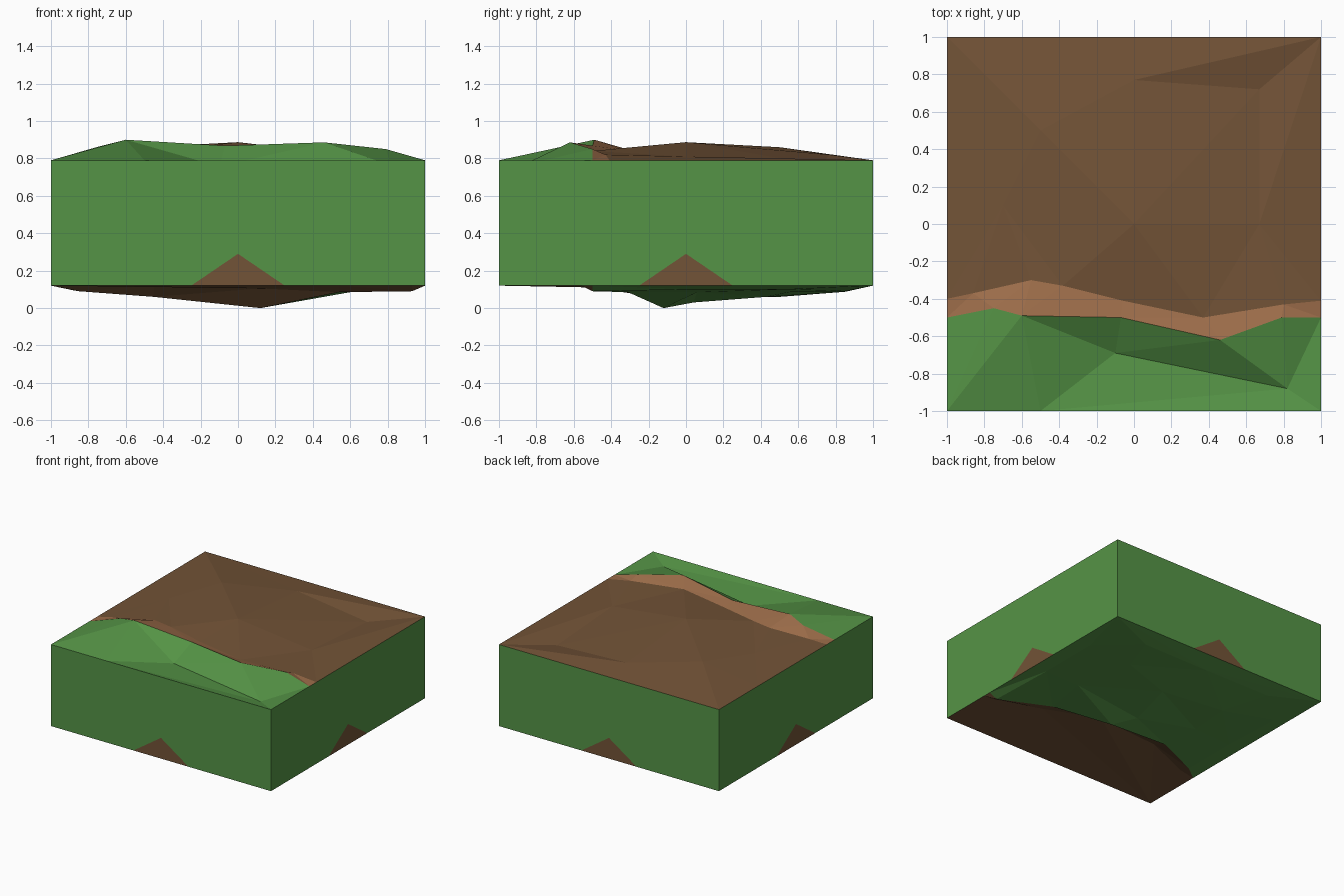
import bpy, math
from mathutils import Vector, Matrix
from mathutils.geometry import delaunay_2d_cdt

if "Cube" in bpy.data.objects:
    bpy.data.objects.remove(bpy.data.objects["Cube"])


def material(name, rgb):
    m = bpy.data.materials.new(name)
    m.diffuse_color = (*rgb, 1)
    m.use_nodes = True
    m.node_tree.nodes["Principled BSDF"].inputs["Base Color"].default_value = m.diffuse_color
    return m


GRASS = material("grass", (0.091, 0.296, 0.061))
SOIL = material("soil", (0.17, 0.087, 0.038))
BANK = material("bank", (0.33, 0.15, 0.067))
MATS = [GRASS, SOIL, BANK]
LOW, HIGH = 0.12, 0.79


def make(name, verts, faces, mats):
    me = bpy.data.meshes.new(name)
    me.from_pydata(verts, [], faces)
    for m in MATS:
        me.materials.append(m)
    for p, i in zip(me.polygons, mats):
        p.material_index = i
    ob = bpy.data.objects.new(name, me)
    bpy.context.collection.objects.link(ob)
    return ob


def line_y(line, x):
    """Height in y of a left-to-right polyline at x."""
    for a, b in zip(line, line[1:]):
        if a[0] <= x <= b[0]:
            return a[1] + (b[1] - a[1]) * (x - a[0]) / (b[0] - a[0])
    return line[-1][1]


def terrain(name, lines, loose, links, rim, bands, up):
    """Triangulate points, keeping the lines as creases; bands = colours from front to back."""
    pts = [p for l in lines for p in l] + loose
    pts += [(x, y, rim) for x in (-1, 1) for y in (-1, 1)]
    edges, n = [], 0
    for l in lines:
        edges += [(n + i, n + i + 1) for i in range(len(l) - 1)]
        n += len(l)
    edges += [(pts.index(a), pts.index(b)) for a, b in links]
    co, _, faces, orig, _, _ = delaunay_2d_cdt([Vector(p[:2]) for p in pts], edges, [], 0, 1e-5)
    verts = [(c.x, c.y, pts[o[0]][2] if o else rim) for c, o in zip(co, orig)]
    out, mats = [], []
    for f in faces:
        f = list(f)
        a, b, c = (co[i] for i in f[:3])
        turn = (b - a).cross(c - a)
        if abs(turn) < 1e-6:
            continue
        if (turn > 0) != up:
            f.reverse()
        mid = (a + b + c) / 3
        out.append(f)
        mats.append(bands[sum(mid.y > line_y(l, mid.x) for l in lines)])
    return make(name, verts, out, mats)


# Four side walls, each with a soil triangle at the bottom middle
outline = [(-1, LOW), (-.25, LOW), (0, .29), (.25, LOW), (1, LOW), (1, HIGH), (-1, HIGH)]
for k, name in enumerate(["front", "right", "back", "left"]):
    rot = Matrix.Rotation(k * math.pi / 2, 3, 'Z')
    make(name + "_wall", [rot @ Vector((x, -1, z)) for x, z in outline],
         [(0, 1, 2, 6), (2, 3, 4, 5), (2, 5, 6), (1, 3, 2)], [0, 0, 0, 1])

# Top: grass ridge at the front, a bank behind it, then bare soil
ridge = [(-1, -.5, HIGH), (-.75, -.45, .862), (-.6, -.49, .9), (-.07, -.5, .868),
         (.46, -.62, .886), (.79, -.5, .85), (1, -.5, HIGH)]
foot = [(-1, -.4, HIGH), (-.86, -.37, .81), (-.55, -.3, .845), (-.38, -.33, .845),
        (-.06, -.41, .84), (.37, -.5, .84), (.8, -.43, .82), (1, -.41, HIGH)]
mid, hill, dip = (0, 0, .887), (-.5, .5, .86), (.67, .72, .765)
gully, gully2, edge = (-.1, -.69, .757), (.82, -.88, .762), (-.5, -1, HIGH)
terrain("top_ground", [ridge, foot],
        [mid, hill, dip, gully, gully2, edge, (0, .77, .82), (.67, 0, .81),
         (-.7, .1, .83), (-1, .5, HIGH)],
        [(mid, hill), (mid, dip), (mid, foot[3]), (mid, foot[5]), (gully, gully2),
         (ridge[2], gully), (ridge[2], edge), (ridge[4], gully2), (ridge[5], gully2)],
        HIGH, [0, 2, 1], True)

# Underside: flat soil at the front, a step down, then lumpy grass
step = [(-1, -.55, LOW), (-.85, -.47, LOW), (-.45, -.3, LOW), (.12, -.24, .105),
        (.54, -.43, LOW), (.93, -.56, LOW), (1, -.56, LOW)]
lip = [(-1, -.5, LOW), (-.85, -.37, .09), (-.45, -.17, .06), (.12, -.12, 0),
       (.54, -.31, .085), (.93, -.5, .09), (1, -.5, LOW)]
lumps = [(0, .04, .03), (.6, .06, .085), (-.48, .15, .065), (.08, .43, .06),
         (-.45, .5, .06), (.5, .55, .085), (-.85, .1, .09), (.9, .05, .1),
         (0, .85, .087), (-.6, .85, .09), (.6, .85, .09), (-.88, .6, .095), (.9, .55, .1)]
terrain("underside_ground", [step, lip], lumps, [], LOW, [1, 1, 0], False)
